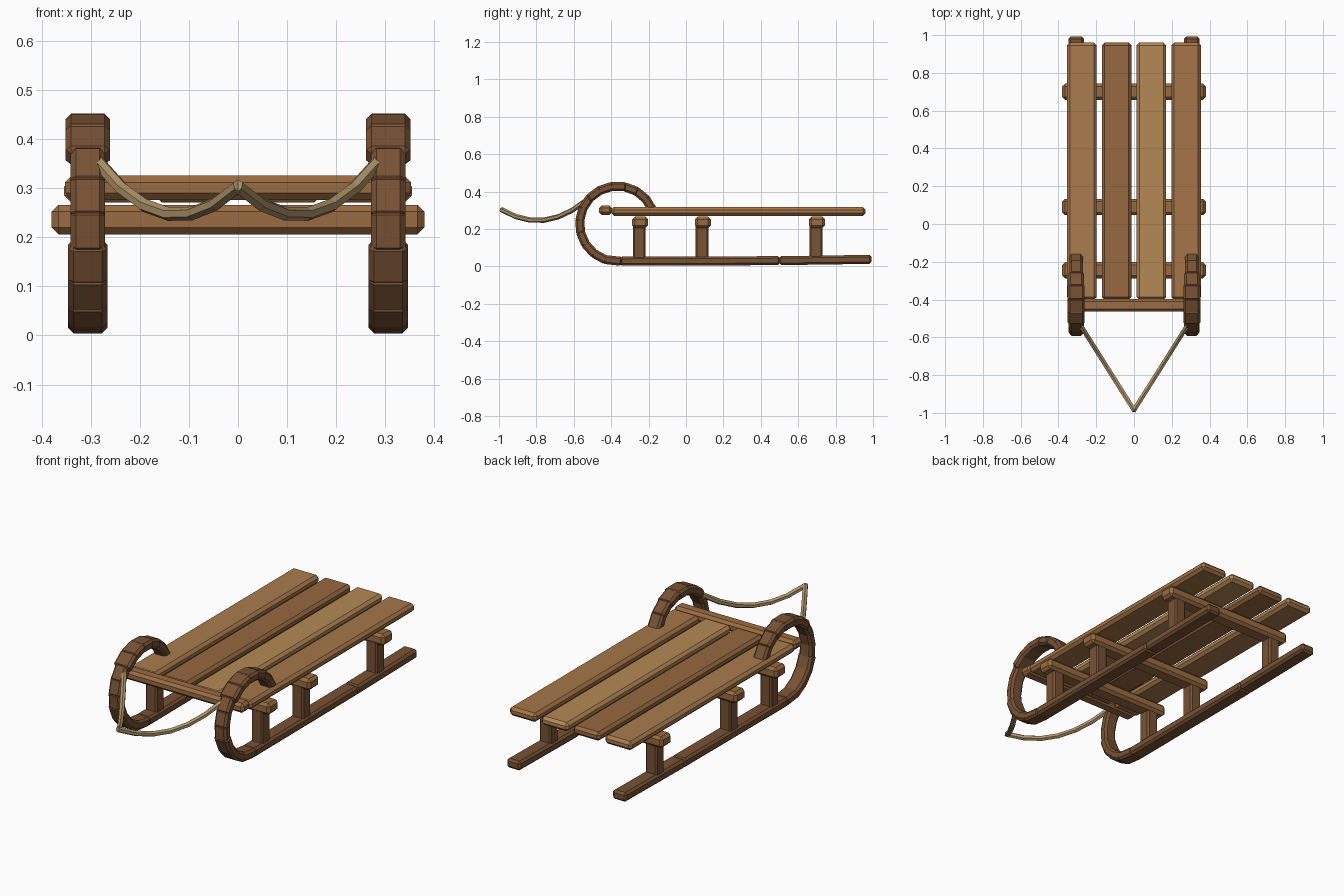
import bpy, bmesh, math
from mathutils import Vector, Matrix

if "Cube" in bpy.data.objects:
    bpy.data.objects.remove(bpy.data.objects["Cube"])


def material(name, rgb):
    m = bpy.data.materials.new(name)
    m.diffuse_color = (*rgb, 1)
    m.use_nodes = True
    m.node_tree.nodes["Principled BSDF"].inputs["Base Color"].default_value = m.diffuse_color
    return m


DARK = material("dark_wood", (0.19, 0.085, 0.035))
MID = material("mid_wood", (0.33, 0.15, 0.055))
SLATS = [material(f"slat_wood_{i}", c) for i, c in enumerate(
    [(0.40, 0.20, 0.075), (0.31, 0.14, 0.05), (0.46, 0.25, 0.09), (0.38, 0.18, 0.065)])]
ROPE = material("rope_fibre", (0.42, 0.29, 0.14))


def finish(bm, name, mat):
    bmesh.ops.recalc_face_normals(bm, faces=bm.faces)
    me = bpy.data.meshes.new(name)
    bm.to_mesh(me)
    bm.free()
    me.materials.append(mat)
    ob = bpy.data.objects.new(name, me)
    bpy.context.collection.objects.link(ob)
    return ob


def add_box(bm, centre, size, bevel, rot=Matrix()):
    """Chamfered box added to a bmesh."""
    part = bmesh.new()
    bmesh.ops.create_cube(part, size=1, matrix=Matrix.Diagonal((*size, 1)))
    bmesh.ops.bevel(part, geom=part.edges[:], offset=bevel, segments=1, affect='EDGES')
    part.transform(Matrix.Translation(centre) @ rot)
    tmp = bpy.data.meshes.new("tmp")
    part.to_mesh(tmp)
    part.free()
    bm.from_mesh(tmp)
    bpy.data.meshes.remove(tmp)


def box(name, centre, size, bevel, mat):
    bm = bmesh.new()
    add_box(bm, centre, size, bevel)
    return finish(bm, name, mat)


# Runner path in the y-z plane: flat rail, then a curl back over the seat
CY, CZ, R, N = -0.367, 0.228, 0.202, 13
path = [(0.99, 0.038), (0.5, 0.031), (CY + 0.015, 0.028)]
for i in range(1, N + 1):
    a = math.radians(-90 - 248 * i / N)
    path.append((CY + R * math.cos(a), CZ + R * math.sin(a)))

for side, sx in (("left", -1), ("right", 1)):
    x = 0.306 * sx
    # Curled runner made of short chamfered blocks
    bm = bmesh.new()
    for i, ((y0, z0), (y1, z1)) in enumerate(zip(path, path[1:])):
        length = math.hypot(y1 - y0, z1 - z0)
        rot = Matrix.Rotation(math.atan2(z1 - z0, y1 - y0), 4, 'X')
        width = 0.09 if 9 <= i <= 11 else 0.07 if i in (6, 7, 8, 13, 14) else 0.08
        over = 0.004 if i < 2 else 0.022
        add_box(bm, (x, (y0 + y1) / 2, (z0 + z1) / 2),
                (width, length + over, 0.048), 0.011, rot)
    finish(bm, f"{side}_runner", DARK)

    # Posts
    for j, y in enumerate((-0.25, 0.085, 0.695)):
        box(f"{side}_post_{j + 1}", (x, y, 0.135), (0.066, 0.068, 0.19), 0.008, DARK)

# Cross bars under the seat
for j, y in enumerate((-0.245, 0.09, 0.7)):
    box(f"cross_bar_{j + 1}", (0, y, 0.236), (0.76, 0.085, 0.06), 0.014, MID)

# Front bar between the curls
box("front_bar", (0, -0.43, 0.301), (0.704, 0.068, 0.05), 0.014, MID)

# Seat slats
for j, mat in enumerate(SLATS):
    box(f"seat_slat_{j + 1}", (-0.276 + 0.184 * j, 0.28, 0.294),
        (0.156, 1.36, 0.046), 0.014, mat)

# Sagging pull rope, two six-sided strands meeting at the front
bm = bmesh.new()
for sx in (-1, 1):
    start, end = Vector((0.284 * sx, -0.535, 0.352)), Vector((0, -0.985, 0.303))
    pts = []
    for i in range(7):
        t = i / 6
        p = start.lerp(end, t)
        p.z -= 0.32 * t * (1 - t)
        pts.append(p)
    for a, b in zip(pts, pts[1:]):
        d = b - a
        rot = d.to_track_quat('Z', 'Y').to_matrix().to_4x4()
        bmesh.ops.create_cone(bm, cap_ends=True, segments=6, radius1=0.014, radius2=0.014,
                              depth=d.length + 0.008,
                              matrix=Matrix.Translation((a + b) / 2) @ rot)
finish(bm, "pull_rope", ROPE)
